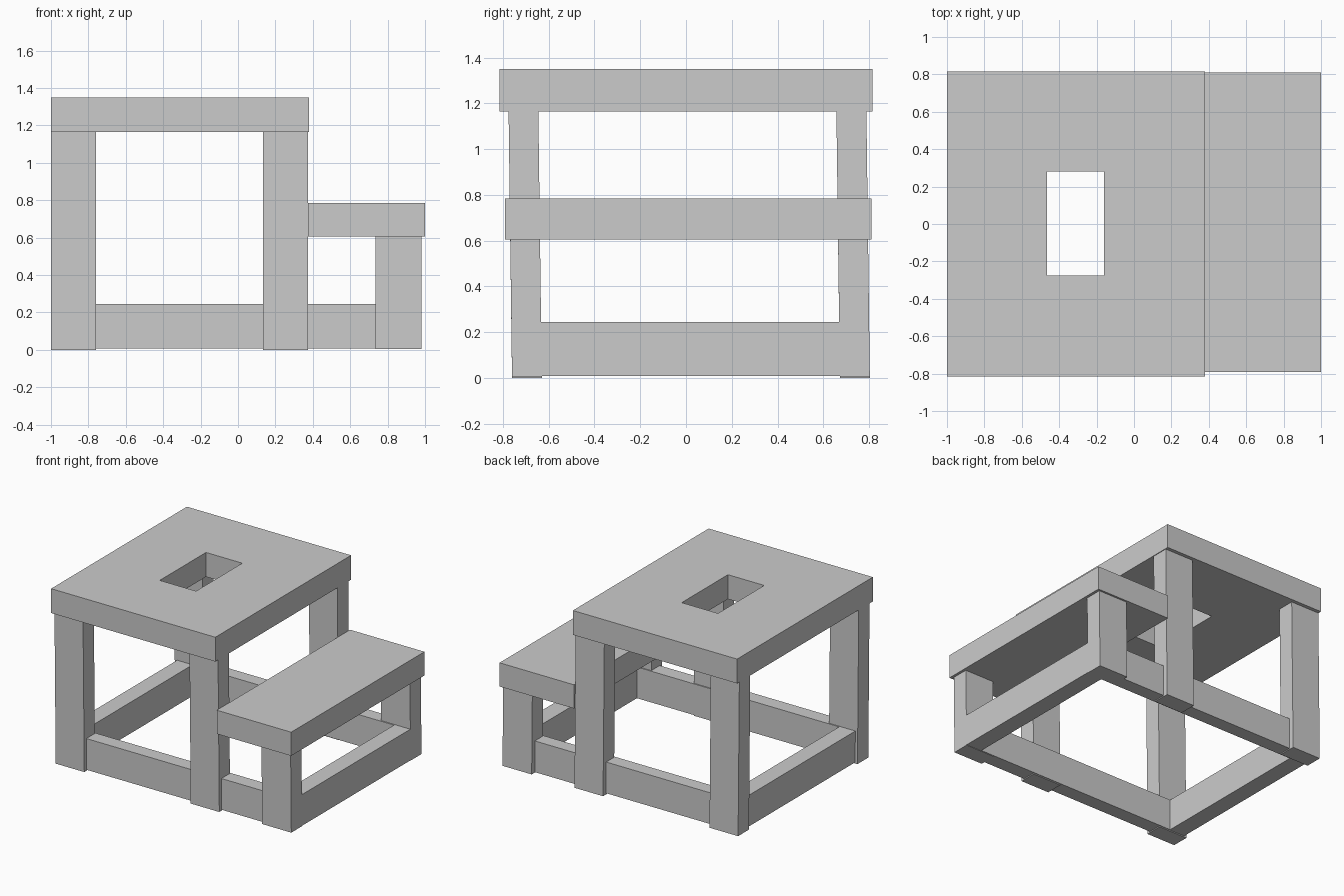
import bpy, bmesh

if "Cube" in bpy.data.objects:
    bpy.data.objects.remove(bpy.data.objects["Cube"])


def box(name, x, y, z, lean=0.0):
    """Box from (min, max) ranges; lean shifts the top face along y."""
    bm = bmesh.new()
    bmesh.ops.create_cube(bm, size=1.0)
    for v in bm.verts:
        t = v.co.z + 0.5
        v.co = (x[0] + (v.co.x + 0.5) * (x[1] - x[0]),
                y[0] + (v.co.y + 0.5) * (y[1] - y[0]) + lean * t,
                z[0] + t * (z[1] - z[0]))
    me = bpy.data.meshes.new(name)
    bm.to_mesh(me)
    bm.free()
    ob = bpy.data.objects.new(name, me)
    bpy.context.collection.objects.link(ob)
    return ob


# Seat board with a rectangular hand hole
seat = box("seat", (-1.0, 0.38), (-0.815, 0.815), (1.165, 1.35))
cutter = box("hand_hole_cutter", (-0.465, -0.16), (-0.275, 0.28), (1.0, 1.5))
cutter.hide_render = True
cutter.hide_set(True)
cut = seat.modifiers.new("hand_hole", "BOOLEAN")
cut.operation = "DIFFERENCE"
cut.solver = "EXACT"
cut.object = cutter

# Lower step board
box("step", (0.375, 1.0), (-0.79, 0.81), (0.605, 0.785))

# Slightly leaning legs, one front and one back in each pair
LEAN = -0.015 / 1.165
for label, x, z in (("rear", (-1.0, -0.76), (0.0, 1.165)),
                    ("middle", (0.135, 0.375), (0.0, 1.165)),
                    ("step", (0.735, 0.98), (0.005, 0.605))):
    for side, y in (("front", (-0.76, -0.63)), ("back", (0.672, 0.803))):
        box(f"{label}_leg_{side}", x, y, z, LEAN * (z[1] - z[0]))

# Base rails: two long ones set behind the legs, two cross rails
RAIL_Z = (0.008, 0.245)
box("long_rail_front", (-0.98, 0.96), (-0.735, -0.625), RAIL_Z)
box("long_rail_back", (-0.98, 0.96), (0.66, 0.765), RAIL_Z)
box("cross_rail_left", (-0.98, -0.85), (-0.735, 0.765), RAIL_Z)
box("cross_rail_right", (0.85, 0.98), (-0.755, 0.79), RAIL_Z)
